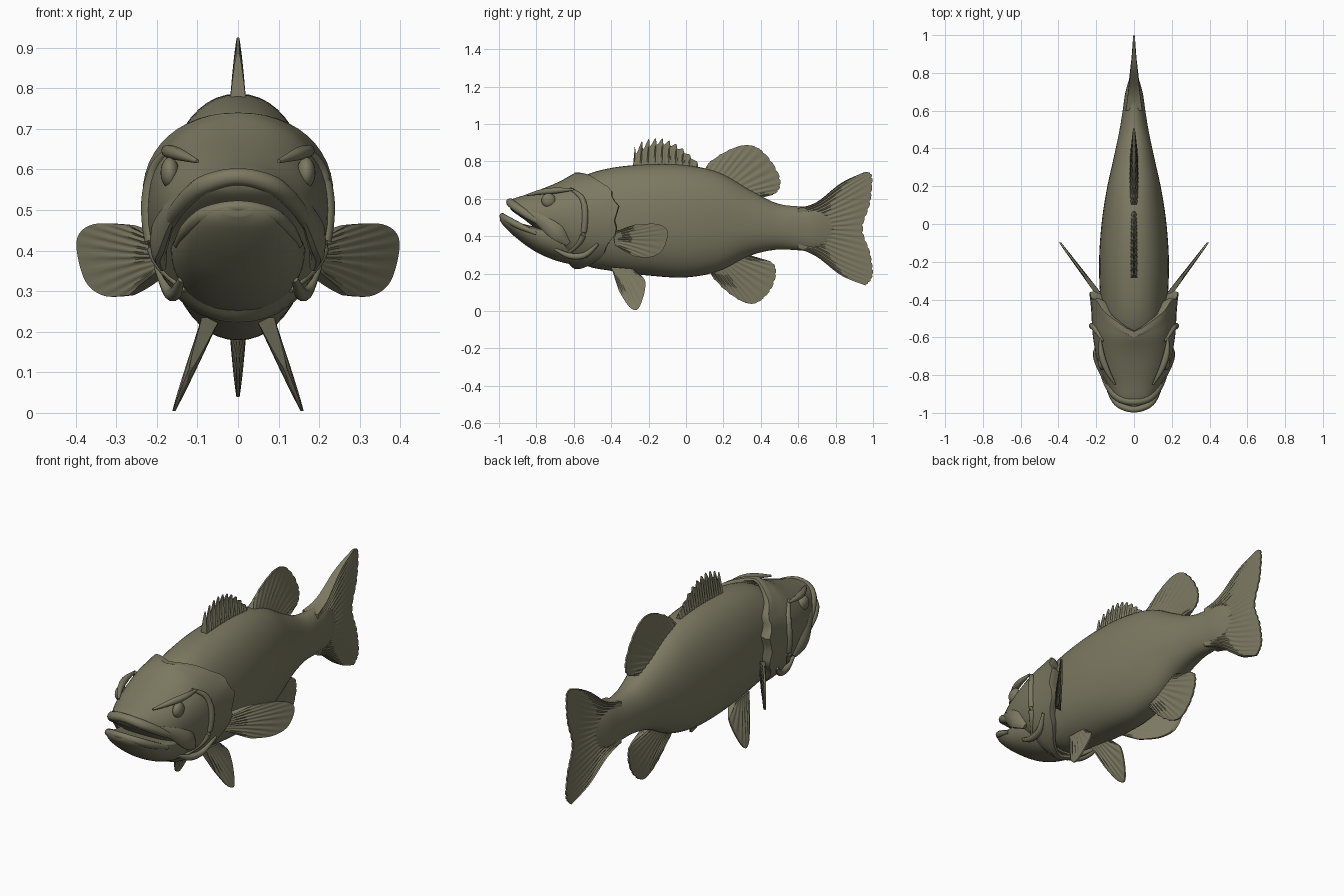
import bpy, bmesh, math
from mathutils import Vector

cube = bpy.data.objects.get("Cube")
if cube:
    bpy.data.objects.remove(cube)

OLIVE = (0.2, 0.19, 0.12, 1)
olive = bpy.data.materials.new("olive_skin")
olive.use_nodes = True
olive.diffuse_color = OLIVE
olive.node_tree.nodes["Principled BSDF"].inputs["Base Color"].default_value = OLIVE
olive.node_tree.nodes["Principled BSDF"].inputs["Roughness"].default_value = 0.7


def finish(bm, name, angle=50):
    bmesh.ops.recalc_face_normals(bm, faces=bm.faces)
    mesh = bpy.data.meshes.new(name)
    bm.to_mesh(mesh)
    bm.free()
    mesh.materials.append(olive)
    obj = bpy.data.objects.new(name, mesh)
    bpy.context.collection.objects.link(obj)
    bpy.ops.object.select_all(action='DESELECT')
    obj.select_set(True)
    bpy.context.view_layer.objects.active = obj
    bpy.ops.object.shade_smooth_by_angle(angle=math.radians(angle))
    return obj


def spline(points, count):
    """Resample a list of tuples along a smooth curve through them."""
    last = len(points) - 1
    result = []
    for i in range(count):
        s = i / (count - 1) * last
        k = min(int(s), last - 1)
        t = s - k
        quad = [points[max(0, min(last, k + d))] for d in (-1, 0, 1, 2)]
        result.append(tuple(
            b + t * ((c - a) + t * ((2 * a - 5 * b + 4 * c - d) + t * (3 * (b - c) + d - a))) / 2
            for a, b, c, d in zip(*quad)))
    return result


def loft(name, stations, sweep=None, sides=48, power=0.92):
    """Skin egg-shaped rings given as (y, bottom, middle, top, half width)."""
    bm = bmesh.new()
    rings = []
    for y, low, mid, high, width in stations:
        ring = []
        for i in range(sides):
            a = math.tau * i / sides
            c, s = math.cos(a), math.sin(a)
            x = width * math.copysign(abs(c) ** power, c)
            z = mid + (high - mid if s > 0 else mid - low) * math.copysign(abs(s) ** power, s)
            ring.append(bm.verts.new((x, y + (sweep(y, abs(c), s) if sweep else 0), z)))
        rings.append(ring)
    for r, q in zip(rings, rings[1:]):
        for i in range(sides):
            j = (i + 1) % sides
            bm.faces.new((r[i], r[j], q[j], q[i]))
    bm.faces.new(rings[0])
    bm.faces.new(rings[-1])
    return finish(bm, name)


def fin(name, rails, thick, place=lambda y, z: 0, rays=60, rows=9, ridge=0.003, edge=0.004, jag=0):
    """Thin ribbed fin stretched over (y, z) rails running from root to rim."""
    lanes = [spline(r, rays) for r in rails]
    bm = bmesh.new()
    sheets = []
    for side in (1, -1):
        sheet = []
        for i in range(rays):
            for v, (y, z) in enumerate(spline([lane[i] for lane in lanes], rows)):
                f = v / (rows - 1)
                half = edge + (thick - edge) * (1 - f) ** 1.3
                half += ridge * math.cos(i * math.pi / 2) * math.sin(math.pi * f)
                if v == rows - 1:
                    y -= jag * (i % 4 == 2)
                sheet.append(bm.verts.new((place(y, z) + side * max(half, 0.002), y, z)))
        sheets.append(sheet)
        for i in range(rays - 1):
            for v in range(rows - 1):
                k = i * rows + v
                bm.faces.new((sheet[k], sheet[k + 1], sheet[k + rows + 1], sheet[k + rows]))
    # Close the rim between both sheets
    end = (rays - 1) * rows
    rim = (list(range(rows)) + [i * rows + rows - 1 for i in range(1, rays)]
           + list(range(end + rows - 2, end - 1, -1)) + [i * rows for i in range(rays - 2, 0, -1)])
    a, b = sheets
    for k, m in zip(rim, rim[1:] + rim[:1]):
        bm.faces.new((a[k], a[m], b[m], b[k]))
    return finish(bm, name, 60)


def tube(name, points, radii, count=30, sides=10, flat=1.0):
    """Round bar along a smooth path, with its radius varying along the way."""
    path = [Vector(p) for p in spline(points, count)]
    sizes = spline([(r,) for r in radii], count)
    bm = bmesh.new()
    rings = []
    for i, p in enumerate(path):
        along = (path[min(i + 1, count - 1)] - path[max(i - 1, 0)]).normalized()
        up = (Vector((0, 0, 1)) - along * along.z).normalized()
        if abs(along.z) > 0.95:
            up = (Vector((0, 1, 0)) - along * along.y).normalized()
        out = along.cross(up)
        rings.append([bm.verts.new(p + sizes[i][0] * (up * math.sin(a) + out * flat * math.cos(a)))
                      for a in (math.tau * k / sides for k in range(sides))])
    for r, q in zip(rings, rings[1:]):
        for i in range(sides):
            j = (i + 1) % sides
            bm.faces.new((r[i], r[j], q[j], q[i]))
    bm.faces.new(rings[0])
    bm.faces.new(rings[-1])
    return finish(bm, name)


def across(points):
    """Extend a path that starts on the centre line to the other side."""
    return [(-x, y, z) for x, y, z in points[:0:-1]] + points


# Trunk from behind the head to the tail root
body = [(-.7, .36, .5, .62, .1), (-.55, .25, .49, .72, .16), (-.4, .215, .485, .765, .178),
        (-.2, .19, .48, .785, .185), (0, .18, .48, .78, .172), (.18, .215, .48, .74, .145),
        (.34, .295, .465, .65, .11), (.48, .328, .45, .578, .08), (.6, .325, .44, .56, .06),
        (.7, .32, .44, .56, .045), (.8, .36, .44, .53, .015)]
loft("body", spline(body, 60))


# Head with gill covers sweeping back along the sides
def gill_sweep(y, side, s):
    w = max(0, min(1, (y + .7) / .25))
    scallop = .012 * math.sin(s * 14)
    return w * w * (-.15 + .2 * side ** 1.3 + scallop * side)


head = [(-.945, .558, .57, .582, .03), (-.925, .532, .55, .6, .09), (-.84, .47, .50, .628, .15),
        (-.74, .38, .5, .665, .19), (-.6, .25, .5, .722, .218), (-.5, .225, .51, .738, .226),
        (-.42, .225, .53, .74, .236)]
loft("head", spline(head, 36) + [(-.415, .235, .53, .73, .215), (-.45, .27, .53, .7, .13)], gill_sweep)

# Lower jaw jutting ahead of the upper one
jaw = [(-.995, .485, .5, .512, .03), (-.97, .45, .49, .505, .085), (-.9, .385, .46, .475, .128),
       (-.8, .315, .425, .45, .155), (-.68, .265, .4, .44, .165), (-.55, .24, .38, .42, .15)]
loft("lower_jaw", spline(jaw, 26))

# Lips
tube("upper_lip", across([(0, -.94, .582), (.085, -.915, .56), (.14, -.84, .51), (.18, -.74, .45)]),
     [.014, .022, .024, .022, .024, .022, .014], 50)
tube("lower_lip", across([(0, -.982, .508), (.08, -.955, .49), (.122, -.89, .455), (.15, -.8, .415)]),
     [.01, .018, .018, .016, .018, .018, .01], 50)

# Paired parts of the face
for side, word in ((1, "left"), (-1, "right")):
    def mirror(points):
        return [(side * x, y, z) for x, y, z in points]

    tube(word + "_jaw_plate", mirror([(.14, -.85, .53), (.175, -.77, .48), (.195, -.69, .42), (.185, -.63, .36)]),
         [.012, .034, .045, .016], flat=.5)
    tube(word + "_cheek_ridge", mirror([(.165, -.62, .655), (.205, -.555, .6), (.222, -.54, .5),
                                        (.2, -.56, .38), (.13, -.64, .3)]), [.006, .015, .017, .015, .006])
    tube(word + "_brow", mirror([(.1, -.85, .62), (.145, -.77, .637), (.172, -.69, .645), (.18, -.6, .65)]),
         [.005, .015, .016, .005])
    tube(word + "_gill_rib", mirror([(.14, -.7, .33), (.155, -.62, .295), (.17, -.54, .3), (.2, -.47, .36)]),
         [.008, .016, .016, .008])

    bm = bmesh.new()
    bmesh.ops.create_uvsphere(bm, u_segments=20, v_segments=12, radius=.038)
    bmesh.ops.scale(bm, vec=(.6, 1, 1), verts=bm.verts)
    bmesh.ops.translate(bm, vec=(side * .168, -.735, .592), verts=bm.verts)
    finish(bm, word + "_eye")

    # Paired fins
    fin(word + "_pectoral_fin",
        [[(-.39, .42), (-.385, .385), (-.38, .35)], [(-.31, .45), (-.28, .385), (-.31, .31)],
         [(-.27, .463), (-.16, .466), (-.105, .44), (-.1, .39), (-.13, .32), (-.19, .288), (-.27, .29)]],
        .018, lambda y, z: side * (.39 + .75 * (y + .1)), 41, edge=.006)
    fin(word + "_pelvic_fin",
        [[(-.4, .235), (-.34, .23), (-.28, .225)],
         [(-.36, .11), (-.31, .03), (-.27, .005), (-.245, .03), (-.222, .1), (-.218, .16), (-.24, .19)]],
        .024, lambda y, z: side * (.08 + .4 * (.2 - z)), 33)

# Spiny front dorsal fin: a tall spine alternates with a low web
root, rim = [], []
for i in range(10):
    t = i / 9
    y = -.285 + .33 * t
    top = .8 + .125 * math.sin(math.pi * min(1, .22 + .8 * t)) ** .8
    root += [(y, .755), (y + .018, .755)]
    rim += [(y + .012, top), (y + .02, top - .045 * (1 - .6 * t))]
fin("spiny_dorsal_fin", [root, rim], .022, rays=77, edge=.003)

# Soft rear dorsal, anal and tail fins
fin("soft_dorsal_fin",
    [[(.09, .74), (.2, .7), (.3, .64), (.37, .58)],
     [(.12, .79), (.2, .845), (.3, .885), (.38, .875), (.45, .81), (.5, .72), (.5, .655), (.46, .62), (.4, .615)]],
    .026, jag=.006)
fin("anal_fin",
    [[(.12, .23), (.2, .26), (.3, .32)],
     [(.14, .185), (.22, .105), (.31, .048), (.38, .045), (.45, .11), (.482, .2), (.46, .26), (.36, .29)]],
    .026, jag=.006)
fin("tail_fin",
    [[(.6, .55), (.6, .44), (.6, .335)], [(.7, .583), (.72, .44), (.7, .29)],
     [(.83, .685), (.85, .44), (.83, .19)],
     [(.96, .745), (.995, .72), (.985, .58), (.945, .44), (.985, .31), (.998, .19), (.96, .137)]],
    .045, rays=81, rows=14, jag=.006)
